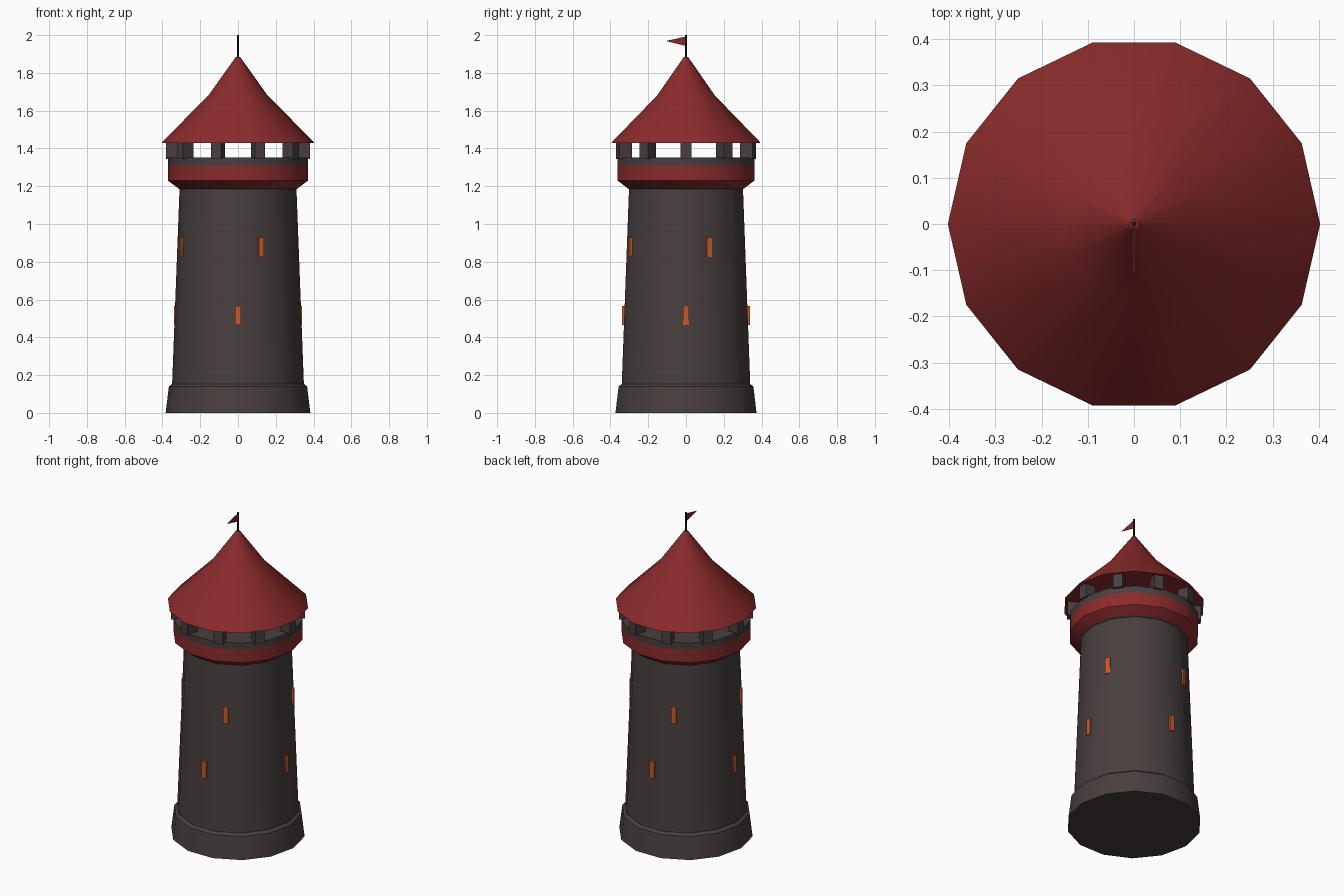
import bpy, bmesh, math
from mathutils import Matrix, Vector

if "Cube" in bpy.data.objects:
    bpy.data.objects.remove(bpy.data.objects["Cube"])

SIDES = 14


def material(name, rgb):
    m = bpy.data.materials.new(name)
    m.diffuse_color = (*rgb, 1)
    m.use_nodes = True
    m.node_tree.nodes["Principled BSDF"].inputs["Base Color"].default_value = m.diffuse_color
    return m


STONE = material("dark stone", (0.066, 0.049, 0.049))
RED = material("deep red", (0.255, 0.024, 0.024))
ORANGE = material("window glow", (0.58, 0.105, 0.022))
IRON = material("black iron", (0.012, 0.011, 0.012))


def finish(name, bm, mats, smooth=False):
    bmesh.ops.recalc_face_normals(bm, faces=bm.faces)
    me = bpy.data.meshes.new(name)
    bm.to_mesh(me)
    bm.free()
    for m in mats:
        me.materials.append(m)
    ob = bpy.data.objects.new(name, me)
    bpy.context.collection.objects.link(ob)
    if smooth:
        bpy.ops.object.select_all(action='DESELECT')
        ob.select_set(True)
        bpy.context.view_layer.objects.active = ob
        bpy.ops.object.shade_smooth_by_angle(angle=math.radians(30))
    return ob


def lathe(name, profile, mats, sides=SIDES, bands=None):
    """Closed solid of revolution from (radius, z); bands = material per ring."""
    bm = bmesh.new()
    rings = []
    for r, z in profile:
        rings.append([bm.verts.new((r * math.cos(i * math.tau / sides),
                                    r * math.sin(i * math.tau / sides), z))
                      for i in range(sides)])
    for k, (a, b) in enumerate(zip(rings, rings[1:])):
        for i in range(sides):
            j = (i + 1) % sides
            f = bm.faces.new((a[i], a[j], b[j], b[i]))
            f.material_index = bands[k] if bands else 0
    bm.faces.new(rings[0][::-1])
    bm.faces.new(rings[-1])
    return finish(name, bm, mats, smooth=True)


def ring_of_boxes(name, mat, angles, r_in, r_out, width, z0, z1):
    """Boxes set around the axis, each facing outwards."""
    bm = bmesh.new()
    size = Matrix.Diagonal((r_out - r_in, width, z1 - z0, 1))
    place = Matrix.Translation(((r_in + r_out) / 2, 0, (z0 + z1) / 2))
    for a in angles:
        turn = Matrix.Rotation(math.radians(a), 4, 'Z')
        bmesh.ops.create_cube(bm, size=1, matrix=turn @ place @ size)
    return finish(name, bm, [mat])


# Plinth and tapering tower shaft
lathe("plinth", [(0.383, 0), (0.366, 0.14), (0.345, 0.156)], [STONE])
lathe("tower_shaft", [(0.35, 0.12), (0.309, 1.20)], [STONE])

# Flared gallery with red band and stone rim
lathe("gallery", [(0.305, 1.183), (0.318, 1.19), (0.371, 1.23),
                  (0.371, 1.31), (0.371, 1.352)],
      [STONE, RED], bands=[0, 1, 1, 0])

# Merlons carrying the roof
ring_of_boxes("merlons", STONE, range(0, 360, 36), 0.31, 0.38, 0.056, 1.345, 1.433)

# Roof, slightly concave
lathe("roof", [(0.403, 1.43), (0.398, 1.438), (0.157, 1.68), (0.011, 1.885)], [RED])

# Window slits, two staggered rows
ring_of_boxes("lower_windows", ORANGE, range(0, 360, 90), 0.31, 0.34, 0.03, 0.465, 0.567)
ring_of_boxes("upper_windows", ORANGE, [22.5 + 90 * k for k in range(4)],
              0.296, 0.326, 0.03, 0.825, 0.928)

# Flagpole and pennant
lathe("flagpole", [(0.006, 1.86), (0.006, 2.0)], [IRON], sides=6)
bm = bmesh.new()
tri = bm.faces.new([bm.verts.new((-0.002, y, z)) for y, z in
                    ((-0.003, 1.943), (-0.003, 1.992), (-0.106, 1.969))])
ext = bmesh.ops.extrude_face_region(bm, geom=[tri], use_keep_orig=True)
bmesh.ops.translate(bm, vec=Vector((0.004, 0, 0)),
                    verts=[v for v in ext["geom"] if isinstance(v, bmesh.types.BMVert)])
finish("pennant", bm, [RED])
